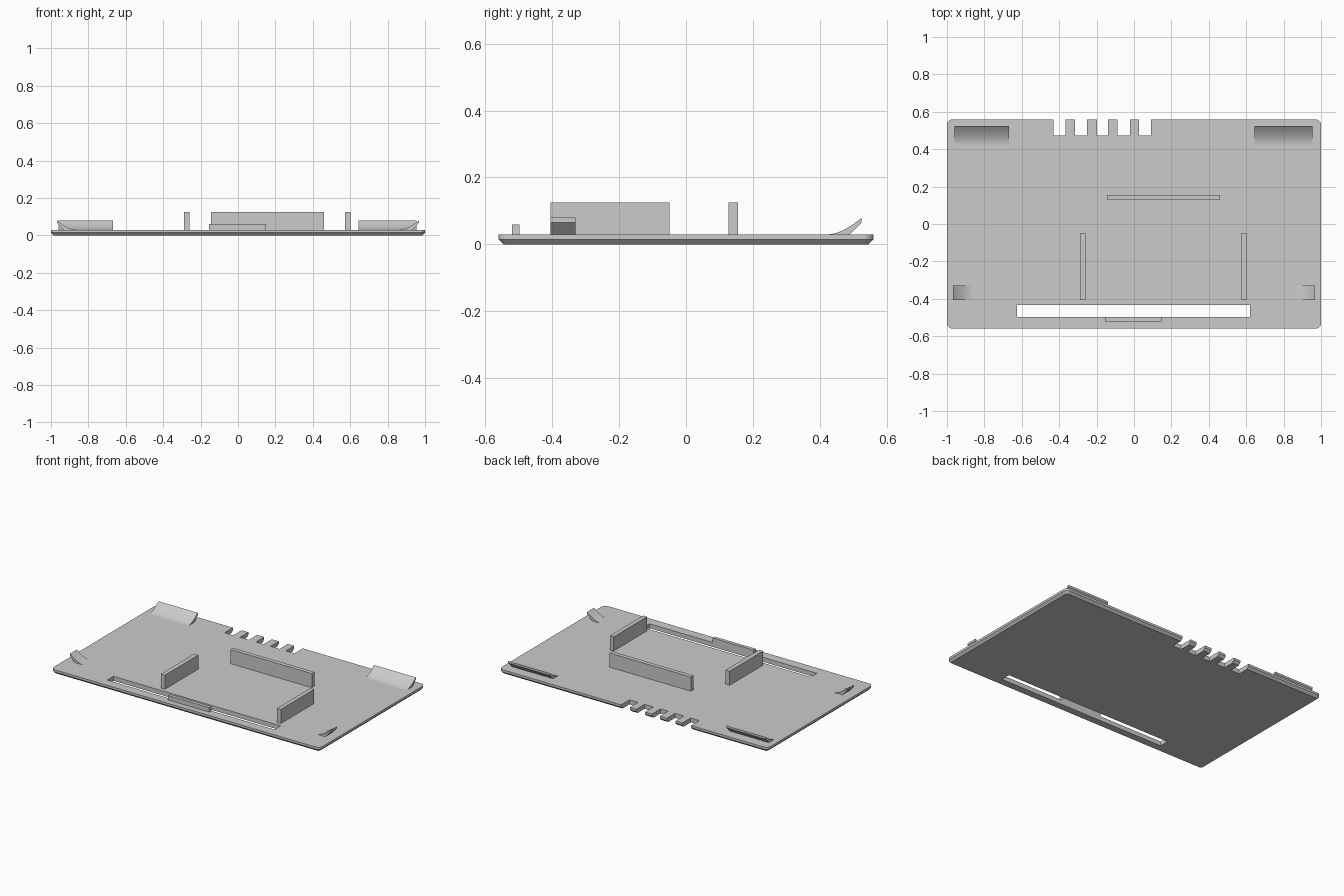
import bpy
import bmesh
from math import sin, cos, pi
from mathutils import Vector

old = bpy.data.objects.get("Cube")
if old:
    bpy.data.objects.remove(old, do_unlink=True)

GREY = (0.6, 0.6, 0.6, 1)
grey = bpy.data.materials.new("plain grey")
grey.use_nodes = True
grey.diffuse_color = GREY
grey.node_tree.nodes["Principled BSDF"].inputs["Base Color"].default_value = GREY

TOP = 0.03      # upper face of the base plate
BEVEL = 0.015   # height and inset of the sloped lower rim


def make_object(name, bm):
    bmesh.ops.recalc_face_normals(bm, faces=bm.faces)
    mesh = bpy.data.meshes.new(name)
    bm.to_mesh(mesh)
    bm.free()
    mesh.materials.append(grey)
    obj = bpy.data.objects.new(name, mesh)
    bpy.context.collection.objects.link(obj)
    return obj


def box(name, x, y, z):
    bm = bmesh.new()
    bmesh.ops.create_cube(bm, size=1)
    for v in bm.verts:
        v.co = Vector([a + (b - a) * (c + 0.5) for (a, b), c in zip((x, y, z), v.co)])
    return make_object(name, bm)


def loft(name, rings):
    """Skin a stack of equal-length closed rings and cap both ends."""
    bm = bmesh.new()
    loops = [[bm.verts.new(p) for p in ring] for ring in rings]
    n = len(loops[0])
    for a, b in zip(loops, loops[1:]):
        for i in range(n):
            j = (i + 1) % n
            bm.faces.new((a[i], a[j], b[j], b[i]))
    bm.faces.new(loops[0][::-1])
    bm.faces.new(loops[-1])
    return make_object(name, bm)


def rounded_ring(inset, z, radius=0.03, steps=6):
    ring = []
    for k, (sx, sy) in enumerate(((1, 1), (-1, 1), (-1, -1), (1, -1))):
        for s in range(steps + 1):
            a = (k + s / steps) * pi / 2
            r = radius - inset
            ring.append((sx * (1 - radius) + r * cos(a),
                         sy * (0.56 - radius) + r * sin(a), z))
    return ring


def smooth(obj):
    bpy.ops.object.select_all(action='DESELECT')
    obj.select_set(True)
    bpy.context.view_layer.objects.active = obj
    bpy.ops.object.shade_smooth_by_angle(angle=0.5)


# Base plate with a sloped lower rim
plate = loft("base_plate", [rounded_ring(BEVEL, 0), rounded_ring(0, BEVEL),
                            rounded_ring(0, TOP)])

# Front slot and rear notches cut through the plate
cutters = [box("slot_cutter", (-0.625, 0.62), (-0.497, -0.432), (-0.1, 0.1))]
for left, right in ((-0.43, -0.365), (-0.315, -0.25), (-0.197, -0.14),
                    (-0.088, -0.022), (0.026, 0.09)):
    cutters.append(box("notch_cutter", (left, right), (0.472, 0.7), (-0.1, 0.1)))
bpy.context.view_layer.objects.active = plate
for cutter in cutters:
    cutter.hide_render = True
    mod = plate.modifiers.new("cut", 'BOOLEAN')
    mod.operation = 'DIFFERENCE'
    mod.solver = 'EXACT'
    mod.object = cutter
    bpy.ops.object.modifier_apply(modifier=mod.name)
    bpy.data.objects.remove(cutter, do_unlink=True)

# Upright walls and low front rail
box("right_wall", (-0.29, -0.26), (-0.405, -0.05), (TOP, 0.125))
box("left_wall", (0.573, 0.602), (-0.405, -0.05), (TOP, 0.125))
box("rear_wall", (-0.145, 0.46), (0.127, 0.155), (TOP, 0.125))
box("front_rail", (-0.155, 0.15), (-0.52, -0.497), (TOP, 0.06))

# Curved clip section: distance back from the tip, and height
profile = [(0.1 * (1 - t / 12), TOP + 0.05 * (t / 12) ** 1.7) for t in range(13)]
profile += [(0, 0.066), (0.035, TOP)]

# Rear clips
for name, x0, x1 in (("right_rear_clip", -0.96, -0.667),
                     ("left_rear_clip", 0.645, 0.955)):
    smooth(loft(name, [[(x, 0.525 - d, z) for d, z in profile] for x in (x0, x1)]))

# Side clips
for name, side in (("right_side_clip", -1), ("left_side_clip", 1)):
    smooth(loft(name, [[(side * (0.967 - d), y, z) for d, z in profile]
                       for y in (-0.405, -0.33)]))
